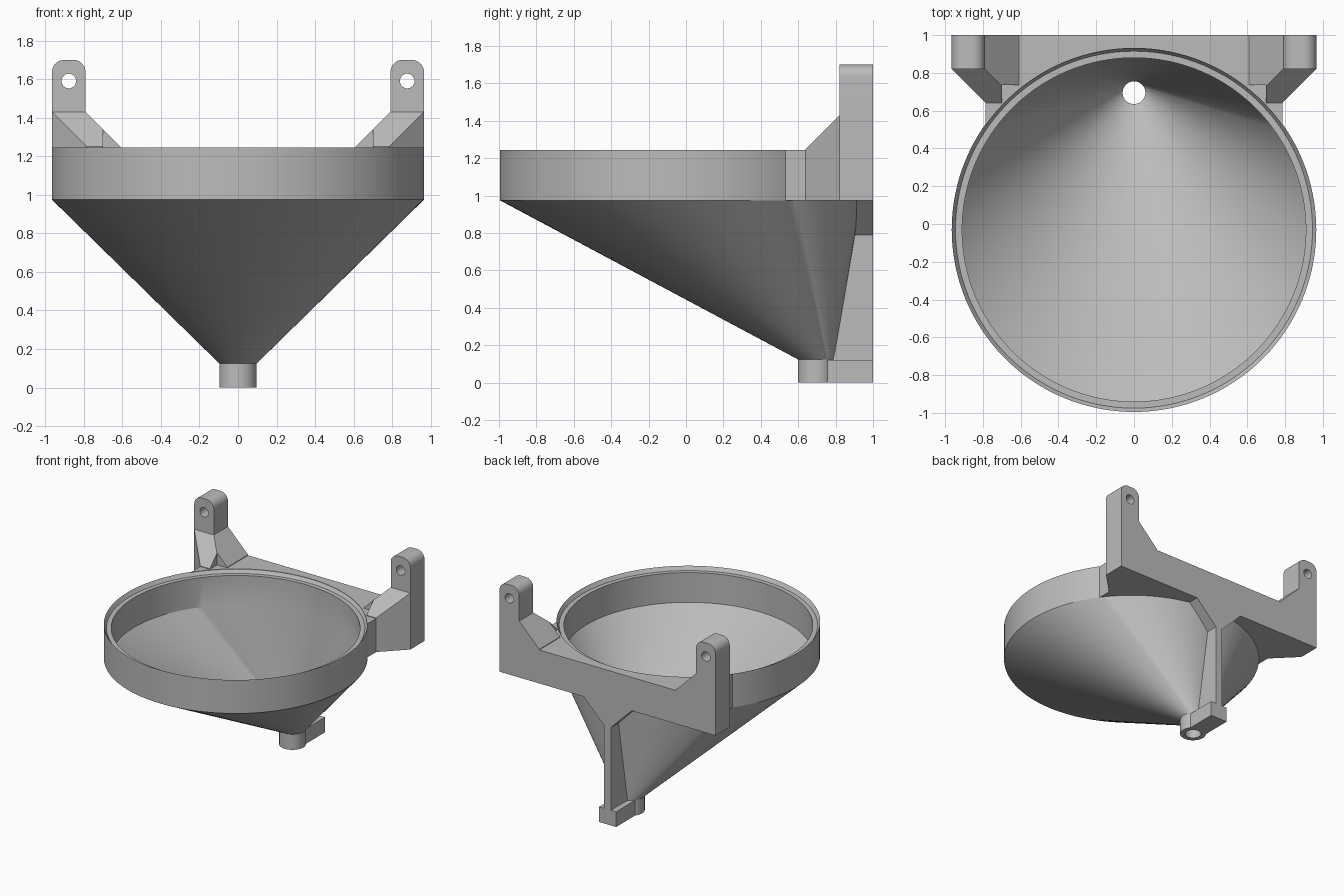
import bpy, bmesh, math
from mathutils import Vector

if "Cube" in bpy.data.objects:
    bpy.data.objects.remove(bpy.data.objects["Cube"], do_unlink=True)

grey = bpy.data.materials.new("plain grey")
grey.use_nodes = True
grey.diffuse_color = (0.5, 0.5, 0.5, 1)
grey.node_tree.nodes["Principled BSDF"].inputs["Base Color"].default_value = (0.5, 0.5, 0.5, 1)

# Main dimensions
RIM_Y, RIM_R = -0.03, 0.965
SPOUT_Y, SPOUT_R, BORE_R = 0.695, 0.097, 0.06
BASE, TOP, EAR_BASE, EAR_TOP = 0.975, 1.245, 1.43, 1.70
HALF, EAR_IN, EAR_Y, BACK = 0.965, 0.79, 0.82, 1.0
SEGMENTS = 128


def finish(name, bm):
    bmesh.ops.recalc_face_normals(bm, faces=bm.faces[:])
    mesh = bpy.data.meshes.new(name)
    bm.to_mesh(mesh)
    bm.free()
    mesh.materials.append(grey)
    obj = bpy.data.objects.new(name, mesh)
    bpy.context.collection.objects.link(obj)
    bpy.ops.object.select_all(action='DESELECT')
    obj.select_set(True)
    bpy.context.view_layer.objects.active = obj
    bpy.ops.object.shade_smooth_by_angle(angle=math.radians(25))
    return obj


def arc(cx, cy, r, start, end, n):
    """Points on an arc, both ends included."""
    steps = [start + (end - start) * i / n for i in range(n + 1)]
    return [(cx + r * math.cos(a), cy + r * math.sin(a)) for a in steps]


def prism(loops, place, offset):
    """Fill an outline (with optional holes) and extrude it."""
    bm = bmesh.new()
    for loop in loops:
        verts = [bm.verts.new(place(*p)) for p in loop]
        for a, b in zip(verts, verts[1:] + verts[:1]):
            bm.edges.new((a, b))
    bmesh.ops.triangle_fill(bm, edges=bm.edges[:], use_beauty=True)
    bmesh.ops.dissolve_limit(bm, angle_limit=0.01, verts=[], edges=bm.edges[:]) if len(loops) == 1 else None
    ext = bmesh.ops.extrude_face_region(bm, geom=bm.faces[:], use_keep_orig=True)
    moved = [v for v in ext["geom"] if isinstance(v, bmesh.types.BMVert)]
    bmesh.ops.translate(bm, verts=moved, vec=offset)
    return bm


# Funnel: a loft of circles around the closed wall section (radius, centre y, z)
section = [
    (BORE_R, SPOUT_Y, 0), (SPOUT_R, SPOUT_Y, 0), (SPOUT_R, SPOUT_Y, 0.125),
    (RIM_R, RIM_Y, BASE), (RIM_R, RIM_Y, TOP), (0.945, RIM_Y, TOP - 0.03),
    (0.91, RIM_Y, TOP - 0.03), (0.91, RIM_Y, BASE), (BORE_R, SPOUT_Y, 0.13),
]
bm = bmesh.new()
rings = []
for r, cy, z in section:
    circle = arc(0, cy, r, 0, math.tau, SEGMENTS)[:-1]
    rings.append([bm.verts.new((x, y, z)) for x, y in circle])
for lower, upper in zip(rings, rings[1:] + rings[:1]):
    for i in range(SEGMENTS):
        j = (i + 1) % SEGMENTS
        bm.faces.new((lower[i], lower[j], upper[j], upper[i]))
finish("funnel", bm)

# Mounting bracket: slab wrapped around the back of the rim
side = [(HALF, BACK), (HALF, EAR_Y), (0.785, 0.64)]
inner_r = 0.96
a0 = math.acos(0.785 / inner_r)
plan = side + arc(0, RIM_Y, inner_r, a0, math.pi - a0, 48) + [(-x, y) for x, y in reversed(side)]
finish("bracket_slab", prism([plan], lambda x, y: (x, y, BASE), (0, 0, TOP - BASE)))

# Ears with screw holes, each on a pedestal with sloped shoulders
for label, s in (("left", 1), ("right", -1)):
    r = 0.065
    outline = ([(EAR_IN, EAR_BASE), (HALF, EAR_BASE)]
               + arc(HALF - r, EAR_TOP - r, r, 0, math.pi / 2, 10)
               + arc(EAR_IN + r, EAR_TOP - r, r, math.pi / 2, math.pi, 10))
    hole = arc((EAR_IN + HALF) / 2, 1.59, 0.038, 0, math.tau, 32)[:-1]
    finish(label + "_ear", prism([outline, hole], lambda x, z: (s * x, EAR_Y, z),
                                 (0, BACK - EAR_Y, 0)))

    foot = side + [(0.70, 0.64), (0.70, 0.735), (0.61, 0.735), (0.61, BACK)]
    bm = prism([foot], lambda x, y: (s * x, y, TOP), (0, 0, EAR_BASE - TOP))
    corner = Vector((s * EAR_IN, EAR_Y, EAR_BASE))
    for normal in (Vector((-s, 0, 1)), Vector((0, -1, 1))):
        bmesh.ops.bisect_plane(bm, geom=bm.verts[:] + bm.edges[:] + bm.faces[:], dist=1e-5,
                               plane_co=corner, plane_no=normal, clear_outer=True)
        rim = [e for e in bm.edges if e.is_boundary]
        bmesh.ops.triangle_fill(bm, edges=rim, use_beauty=True)
    finish(label + "_pedestal", bm)

# Rib down the back of the cone
rib = [(0.765, 0.11), (0.905, BASE), (BACK, BASE), (BACK, 0.11)]
finish("back_rib", prism([rib], lambda y, z: (-0.03, y, z), (0.06, 0, 0)))

# Gusset spreading the rib into the slab
gusset = [(-0.03, 0.79), (0.03, 0.79), (0.215, BASE), (-0.215, BASE)]
finish("rib_gusset", prism([gusset], lambda x, z: (x, 0.895, z), (0, BACK - 0.895, 0)))

# Foot block behind the spout
block = [(-0.076, 0), (0.076, 0), (0.076, 0.122), (-0.076, 0.122)]
finish("spout_block", prism([block], lambda x, z: (x, 0.757, z), (0, BACK - 0.757, 0)))
